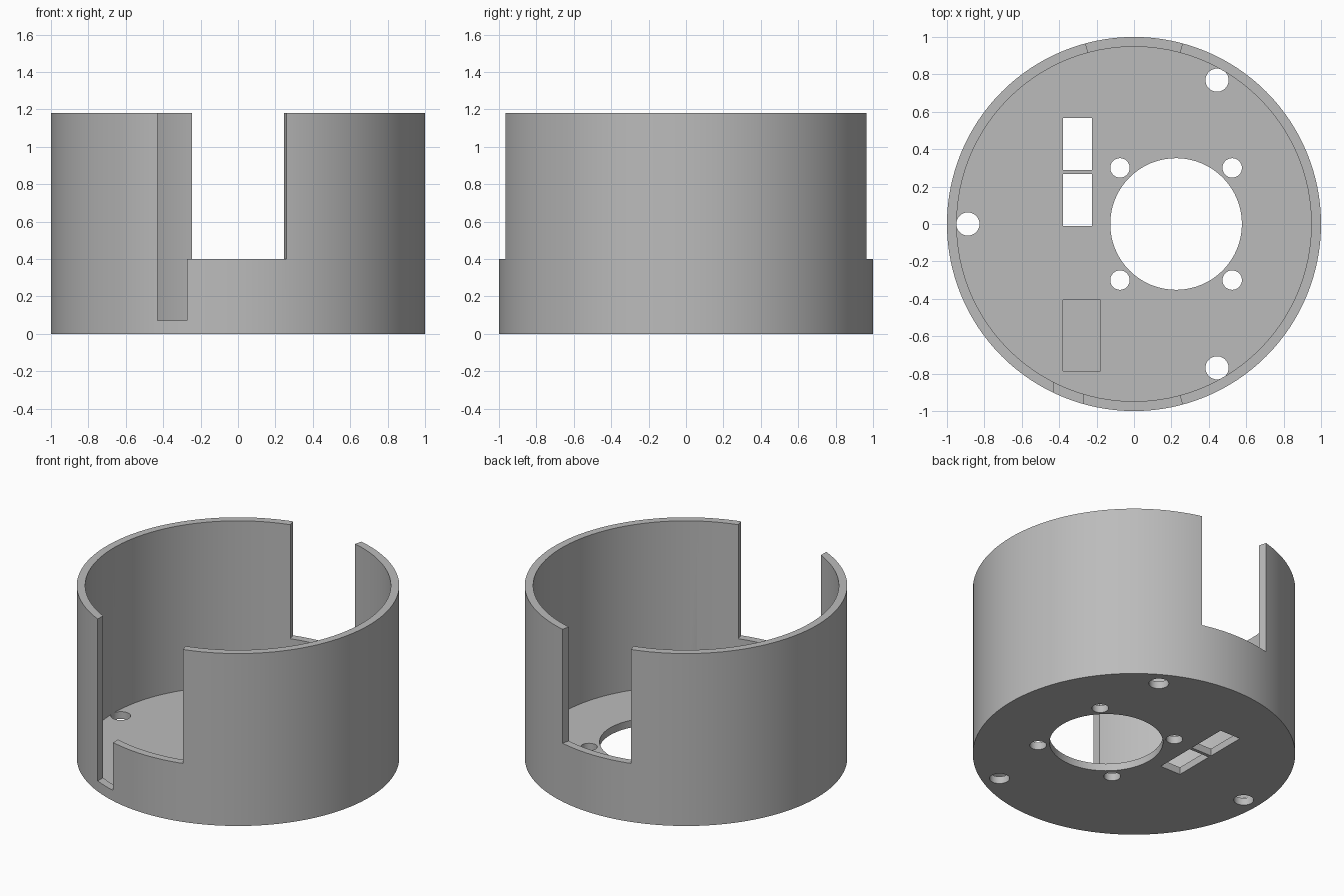
import bpy
import math

cube = bpy.data.objects.get("Cube")
if cube:
    bpy.data.objects.remove(cube)

HEIGHT, LEDGE, FLOOR, INNER = 1.18, 0.4, 0.05, 0.948

grey = bpy.data.materials.new("plain grey")
grey.use_nodes = True
colour = (0.5, 0.5, 0.5, 1)
grey.diffuse_color = colour
grey.node_tree.nodes["Principled BSDF"].inputs["Base Color"].default_value = colour


def prism(name, outline, z0, z1):
    """Upright solid from a counter-clockwise outline."""
    n = len(outline)
    verts = [(x, y, z) for z in (z0, z1) for x, y in outline]
    faces = [tuple(reversed(range(n))), tuple(range(n, 2 * n))]
    faces += [(i, (i + 1) % n, (i + 1) % n + n, i + n) for i in range(n)]
    mesh = bpy.data.meshes.new(name)
    mesh.from_pydata(verts, [], faces)
    mesh.materials.append(grey)
    obj = bpy.data.objects.new(name, mesh)
    bpy.context.collection.objects.link(obj)
    return obj


def circle(x, y, r, n):
    return [(x + r * math.cos(math.tau * i / n), y + r * math.sin(math.tau * i / n))
            for i in range(n)]


def rect(x0, x1, y0, y1):
    return [(x0, y0), (x1, y0), (x1, y1), (x0, y1)]


housing = prism("round_housing", circle(0, 0, 1, 128), 0, HEIGHT)


def cut(name, outline, z0, z1):
    cutter = prism(name, outline, z0, z1)
    cutter.hide_render = True
    mod = housing.modifiers.new(name, 'BOOLEAN')
    mod.operation = 'DIFFERENCE'
    mod.solver = 'EXACT'
    mod.object = cutter
    bpy.context.view_layer.objects.active = housing
    bpy.ops.object.modifier_apply(modifier=name)
    bpy.data.objects.remove(cutter)


# Hollow interior
cut("cavity", circle(0, 0, INNER, 128), FLOOR, 2)

# Radial openings through the front and back walls
w = 1.5 * math.tan(math.radians(15))
cut("back_opening", [(0, 0), (w, 1.5), (-w, 1.5)], LEDGE, 2)
cut("front_opening", [(0, 0), (-w, -1.5), (w, -1.5)], LEDGE, 2)

# Deep slot beside the front opening, joined to it above the ledge
cut("side_slot", rect(-0.43, -0.272, -1.2, -0.7), 0.072, 2)
cut("slot_bridge", rect(-0.3, -0.2, -1.2, -0.7), LEDGE, 2)

# Central bore with four screw holes around it
cut("bore", circle(0.225, 0, 0.352, 64), -1, 0.3)
for sx in (-1, 1):
    for sy in (-1, 1):
        cut("screw_hole", circle(0.225 + 0.3 * sx, 0.3 * sy, 0.052, 32), -1, 0.3)

# Three mounting holes near the wall
for deg in (60, 180, 300):
    a = math.radians(deg)
    cut("mount_hole", circle(0.888 * math.cos(a), 0.888 * math.sin(a), 0.062, 32), -1, 0.3)

# Two floor windows and a shallow floor recess
for y0 in (-0.01, 0.29):
    cut("floor_window", rect(-0.38, -0.225, y0, y0 + 0.278), -1, 0.3)
cut("floor_recess", rect(-0.38, -0.178, -0.785, -0.405), 0.025, 0.07)

# Smooth curved walls, crisp edges
bpy.ops.object.select_all(action='DESELECT')
housing.select_set(True)
bpy.context.view_layer.objects.active = housing
bpy.ops.object.shade_smooth_by_angle(angle=math.radians(30))
